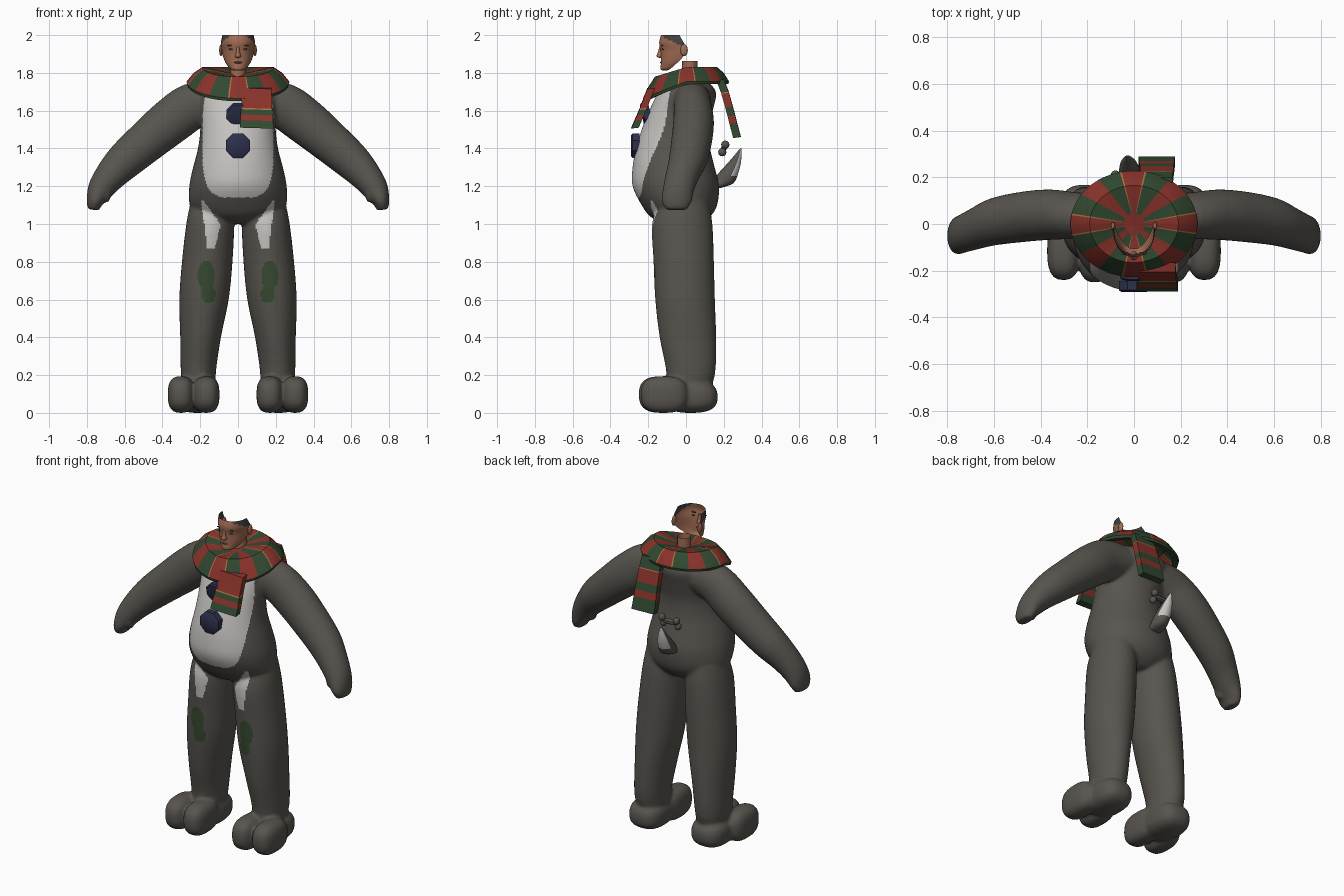
import bpy, bmesh, math
from mathutils import Vector

if "Cube" in bpy.data.objects:
    bpy.data.objects.remove(bpy.data.objects["Cube"])

def mat(name, r, g, b):
    m = bpy.data.materials.new(name)
    m.diffuse_color = (r, g, b, 1)
    m.use_nodes = True
    m.node_tree.nodes["Principled BSDF"].inputs["Base Color"].default_value = m.diffuse_color
    return m

FUR = mat("grey fur", .098, .090, .078)
WHITE = mat("white fur", .56, .55, .53)
PATCH = mat("knee green", .038, .068, .03)
NAVY = mat("navy", .027, .029, .072)
RED = mat("scarf red", .25, .032, .023)
GREEN = mat("scarf green", .03, .066, .03)
GOLD = mat("gold trim", .38, .17, .05)
SKIN = mat("skin", .36, .15, .088)
HAIR = mat("dark hair", .055, .055, .055)
LIP = mat("lip", .2, .07, .05)

def finish(name, bm, mats, rule=None, angle=40, fix=True):
    """Turn a bmesh into an object, colouring its faces by a rule."""
    if fix:
        bmesh.ops.recalc_face_normals(bm, faces=bm.faces)
    bm.normal_update()
    if rule:
        for f in bm.faces:
            f.material_index = rule(f)
    me = bpy.data.meshes.new(name)
    bm.to_mesh(me)
    bm.free()
    for m in mats:
        me.materials.append(m)
    ob = bpy.data.objects.new(name, me)
    bpy.context.collection.objects.link(ob)
    bpy.ops.object.select_all(action='DESELECT')
    ob.select_set(True)
    bpy.context.view_layer.objects.active = ob
    bpy.ops.object.shade_smooth_by_angle(angle=math.radians(angle))
    return ob

def spline(keys, k=4):
    """Smooth interpolation of key tuples."""
    out = []
    for i in range(len(keys) - 1):
        p0, p1 = keys[max(i - 1, 0)], keys[i]
        p2, p3 = keys[i + 1], keys[min(i + 2, len(keys) - 1)]
        for j in range(k):
            t = j / k
            out.append([.5 * (2*b + (c - a)*t + (2*a - 5*b + 4*c - d)*t*t + (3*b - a - 3*c + d)*t**3)
                        for a, b, c, d in zip(p0, p1, p2, p3)])
    return out + [list(keys[-1])]

def skin_rings(bm, rings, closed=True, caps=True):
    rows = [[bm.verts.new(p) for p in r] for r in rings]
    n = len(rows[0])
    for a, b in zip(rows, rows[1:]):
        for i in range(n if closed else n - 1):
            j = (i + 1) % n
            bm.faces.new((a[i], a[j], b[j], b[i]))
    if caps:
        bm.faces.new(rows[0])
        bm.faces.new(rows[-1])
    return rows

def limb(bm, keys, s=1, flat=True, n=32):
    """Loft of ellipses; keys are x, y, z, half width, half depth."""
    pts = spline(keys)
    rings = []
    for i, (x, y, z, a, b) in enumerate(pts):
        u = Vector((1, 0, 0))
        if not flat:
            p, q = pts[max(i - 1, 0)], pts[min(i + 1, len(pts) - 1)]
            u = Vector((q[2] - p[2], 0, p[0] - q[0])).normalized()
        ring = []
        for j in range(n):
            t = 2 * math.pi * j / n
            v = Vector((x, y, z)) + u * a * math.cos(t) + Vector((0, b * math.sin(t), 0))
            ring.append((v.x * s, v.y, v.z))
        rings.append(ring)
    skin_rings(bm, rings)

def blob(bm, c, r, p=2.0, seg=24):
    """Superellipsoid; a higher power is boxier."""
    res = bmesh.ops.create_uvsphere(bm, u_segments=seg, v_segments=seg // 2, radius=1)
    for v in res['verts']:
        k = sum(abs(q) ** p for q in v.co) ** (1 / p)
        v.co = [c[i] + r[i] * v.co[i] / k for i in range(3)]

# Suit: torso, arms, legs and feet fused into one soft surface
bm = bmesh.new()
torso = [(1.00, -.12, .08, .10), (1.04, -.19, .13, .20), (1.10, -.235, .165, .255), (1.2, -.283, .175, .258),
         (1.3, -.283, .152, .238), (1.4, -.265, .128, .212), (1.5, -.235, .122, .20), (1.6, -.195, .142, .205),
         (1.69, -.15, .16, .21), (1.74, -.10, .13, .17), (1.77, -.04, .08, .08)]
limb(bm, [(0, (f + b) / 2, z, w, (b - f) / 2) for z, f, b, w in torso], n=48)
arm = [(.10, .03, 1.66, .10, .10), (.24, .035, 1.625, .122, .10), (.36, .04, 1.54, .122, .108),
       (.48, .03, 1.44, .112, .108), (.60, .01, 1.335, .10, .102), (.68, -.02, 1.25, .083, .09),
       (.73, -.04, 1.18, .068, .083), (.757, -.05, 1.12, .045, .08), (.765, -.05, 1.075, .03, .055)]
leg = [(.20, -.01, .05, .085, .11), (.21, .025, .2, .092, .128), (.198, .01, .4, .108, .15),
       (.18, -.005, .6, .131, .158), (.163, -.012, .8, .134, .16), (.147, -.02, 1.0, .127, .16),
       (.14, -.01, 1.12, .11, .13)]
for s in (-1, 1):
    limb(bm, arm, s, flat=False)
    blob(bm, (s * .698, -.07, 1.17), (.028, .04, .058))
    limb(bm, leg, s)
    blob(bm, (s * .168, -.125, .097), (.07, .125, .097), 2.8)
    blob(bm, (s * .302, -.115, .097), (.07, .125, .097), 2.8)
    blob(bm, (s * .215, .025, .085), (.108, .143, .085), 2.8)
suit = finish("suit", bm, [])
rm = suit.modifiers.new("fuse", 'REMESH')
rm.mode, rm.voxel_size = 'VOXEL', .0095
sm = suit.modifiers.new("soften", 'SMOOTH')
sm.factor, sm.iterations = .5, 6
for name in ("fuse", "soften"):
    bpy.ops.object.modifier_apply(modifier=name)

def suit_colour(f):
    c = f.calc_center_median()
    x, y, z = abs(c.x), c.y, c.z
    if y > -.06 or f.normal.y > -.1:
        return 0
    if (x / .187) ** 4 + abs((z - 1.45) / .31) ** 4 < 1:      # tummy
        return 1
    t = (z - .87) / .25                                       # thigh patches
    lo = .125 - .07 * t if t < .5 else .09 + .18 * (t - .5)
    if 0 < t < 1 and lo < x < .162 + .033 * t:
        return 1
    for cx, cz, rx, rz in ((.168, .725, .045, .08), (.157, .63, .036, .05)):   # knees
        if ((x - cx) / rx) ** 2 + ((z - cz) / rz) ** 2 < 1:
            return 2
    return 0

bm = bmesh.new()
bm.from_mesh(suit.data)
bpy.data.objects.remove(suit)
finish("suit", bm, [FUR, WHITE, PATCH], suit_colour, 60)

# Octagonal buttons
for name, z, y, r in (("lower_button", 1.415, -.275, .07), ("upper_button", 1.58, -.218, .065)):
    bm = bmesh.new()
    rings = []
    for dy, k in ((.03, 1), (-.008, 1), (-.016, .85)):
        rings.append([(r * k * math.cos(a), y + dy + .2 * r * k * -math.sin(a) * (y > -.25), z + r * k * math.sin(a))
                      for a in [math.pi * (i + .5) / 4 for i in range(8)]])
    skin_rings(bm, rings)
    finish(name, bm, [NAVY])

# Scarf collar: sixteen radial stripes with thin gold seams
step = 2 * math.pi / 16
angles, tags = [], []
for i in range(16):
    a = (i - .5) * step
    angles += [a, a + .03, a + .16, a + .28]
    tags += [2 if i % 4 < 2 else i % 2] + [i % 2] * 3
prof = [(.045, .045, 1.80, .03), (.19, .165, 1.83, .05), (.235, .20, 1.80, .075), (.272, .228, 1.755, .09),
        (.268, .224, 1.74, .09), (.235, .19, 1.745, .085)]
bm = bmesh.new()
rows = skin_rings(bm, [[(rx * math.sin(a), -ry * math.cos(a), z - d * max(0, math.cos(a))) for a in angles]
                       for rx, ry, z, d in prof], caps=False)
bm.faces.new(rows[0])
bm.faces.ensure_lookup_table()
for k, f in enumerate(bm.faces):
    row, col = divmod(k, len(angles))
    f.material_index = 0 if row >= 5 else 1 if row >= 3 else tags[col]
finish("scarf_collar", bm, [RED, GREEN, GOLD], angle=30)

# Hanging scarf ends with bands
def scarf_end(name, pts, x0, x1, thick, bands):
    bm = bmesh.new()
    rings = []
    for k, (y, z) in enumerate(pts):
        e = .012 * k / len(pts)
        h = thick / 2
        rings.append([(x0 - e, y - h, z), (x1 + e, y - h, z - .005), (x1 + e, y + h, z), (x0 - e, y + h, z + .005)])
    skin_rings(bm, rings)
    bm.faces.ensure_lookup_table()
    for k, f in enumerate(bm.faces):
        f.material_index = bands[min(k // 4, len(bands) - 1)] if k < 4 * len(bands) else bands[k - 4 * len(bands) and -1]
    finish(name, bm, [RED, GREEN, GOLD], angle=30)

scarf_end("scarf_front_end", [(-.185, 1.72), (-.225, 1.615), (-.228, 1.608), (-.24, 1.58), (-.253, 1.55), (-.27, 1.51)],
          .02, .178, .04, [0, 2, 1, 0, 1])
scarf_end("scarf_back_end", [(.18, 1.765), (.205, 1.70), (.207, 1.694), (.228, 1.62), (.24, 1.575), (.25, 1.535), (.27, 1.46)],
          .03, .165, .04, [1, 2, 0, 1, 0, 1])

# Tail with a white rear tip, and the small bone above it
bm = bmesh.new()
limb(bm, [(-.01, .13, 1.19, .035, .05), (-.015, .19, 1.215, .045, .06), (-.02, .225, 1.27, .045, .052),
          (-.025, .262, 1.335, .03, .03), (-.03, .29, 1.40, .004, .004)], n=16)
finish("tail", bm, [FUR, WHITE], lambda f: int(f.normal.y > .45 and f.calc_center_median().z > 1.25))
bm = bmesh.new()
blob(bm, (-.03, .2, 1.4), (.06, .014, .014), 3, 12)
for s in (-1, 1):
    for t in (-1, 1):
        blob(bm, (-.03 + s * .05, .2 + t * .008, 1.4 + t * .02), (.02, .022, .022), 2, 12)
finish("bone", bm, [FUR])

# Neck tube
bm = bmesh.new()
skin_rings(bm, [[(.04 * math.cos(a), .02 + .04 * math.sin(a), z) for a in [math.pi * i / 6 for i in range(12)]]
                for z in (1.77, 1.862)], caps=False)
finish("neck", bm, [SKIN])

# Face: an open shell with hair along the upper sides
keys = [(1.812, -.122, -.105, .015), (1.82, -.135, -.085, .04), (1.85, -.133, -.05, .064), (1.88, -.133, -.02, .077),
        (1.92, -.135, .008, .087), (1.96, -.142, -.012, .09), (2.0, -.132, -.035, .083)]
def face_y(f, b, t):
    return b - (b - f) * math.cos(t) ** .85
arc = [math.pi * (i / 24 - .5) for i in range(25)]
bm = bmesh.new()
rows = skin_rings(bm, [[(w * math.sin(t), face_y(f, b, t) if abs(t) < 1.57 else b, z) for t in arc]
                       for z, f, b, w in spline(keys)], closed=False, caps=False)
bm.faces.new(rows[0])
def hair_rule(f):
    c = f.calc_center_median()
    return int(c.z > 1.928 - .5 * c.y and abs(c.x) > .045)
finish("face", bm, [SKIN, HAIR], hair_rule, 50)

# Nose, ears, eyes, brows and mouth
bm = bmesh.new()
limb(bm, [(0, -.136, 1.88, .008, .006), (0, -.136, 1.888, .016, .02), (0, -.136, 1.91, .01, .013),
          (0, -.134, 1.94, .007, .006)], n=12)
for s in (-1, 1):
    blob(bm, (s * .09, -.01, 1.92), (.01, .02, .032), 2, 12)
finish("nose_and_ears", bm, [SKIN])
bm = bmesh.new()
for s in (-1, 1):
    blob(bm, (s * .036, -.124, 1.925), (.013, .005, .005), 2, 12)
    blob(bm, (s * .038, -.126, 1.945), (.02, .006, .004), 2, 12)
finish("eyes_and_brows", bm, [HAIR])
bm = bmesh.new()
blob(bm, (0, -.131, 1.855), (.022, .006, .005), 2, 12)
finish("mouth", bm, [LIP])
